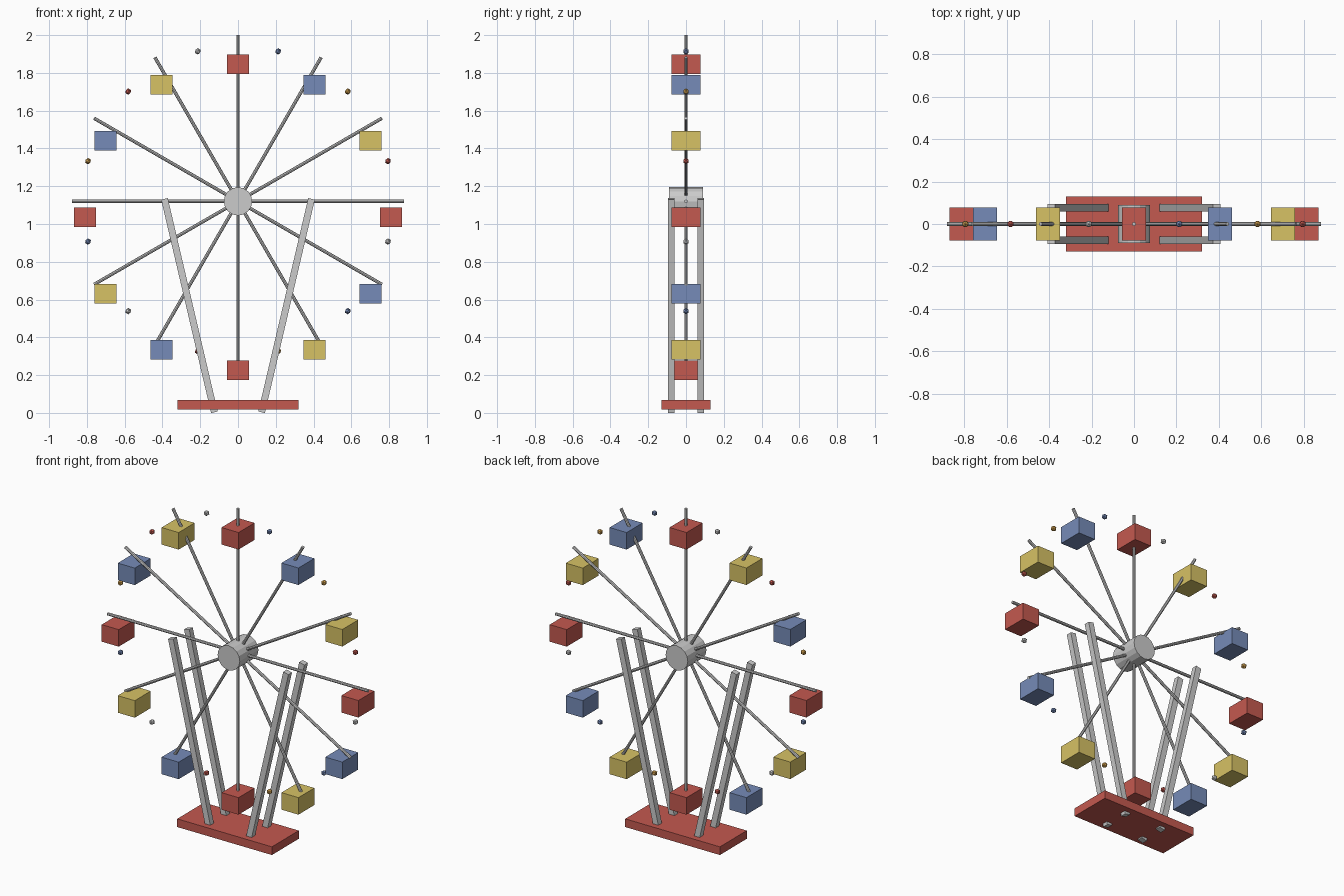
import bpy
from math import sin, cos, pi, radians

if "Cube" in bpy.data.objects:
    bpy.data.objects.remove(bpy.data.objects["Cube"])

HUB_Z = 1.12


def material(name, rgb):
    m = bpy.data.materials.new(name)
    m.diffuse_color = (*rgb, 1)
    m.use_nodes = True
    m.node_tree.nodes["Principled BSDF"].inputs["Base Color"].default_value = m.diffuse_color
    return m


RED = material("red", (0.55, 0.10, 0.08))
YELLOW = material("yellow", (0.68, 0.54, 0.13))
BLUE = material("blue", (0.18, 0.26, 0.48))
ORANGE = material("amber", (0.65, 0.36, 0.08))
WHITE = material("white", (0.7, 0.7, 0.7))


def finish(name, mat=None):
    ob = bpy.context.object
    ob.name = name
    if mat:
        ob.data.materials.append(mat)
    return ob


def box(name, size, loc, rot=(0, 0, 0), mat=None):
    bpy.ops.mesh.primitive_cube_add(size=1, location=loc, rotation=rot)
    ob = finish(name, mat)
    ob.scale = size
    return ob


def cylinder(name, sides, radius, depth, loc, rot):
    bpy.ops.mesh.primitive_cylinder_add(vertices=sides, radius=radius, depth=depth,
                                        location=loc, rotation=rot)
    return finish(name)


def on_wheel(radius, angle, drop=0):
    return (radius * cos(angle), 0, HUB_Z + radius * sin(angle) - drop)


# Base plate
box("base", (0.64, 0.26, 0.05), (0, 0, 0.042), mat=RED)

# Four slanted legs, passing through the base
for sx in (-1, 1):
    for sy in (-1, 1):
        box("support_leg", (0.036, 0.034, 1.16), (sx * 0.257, sy * 0.077, 0.568),
            (0, sx * 0.23, 0))

# Hub
cylinder("hub", 16, 0.075, 0.18, (0, 0, HUB_Z), (pi / 2, 0, 0))

# Spokes with hanging cabins, and bulbs between them
cabin_colours = (RED, YELLOW, BLUE)
bulb_colours = (RED, ORANGE, BLUE, WHITE)
for i in range(12):
    a = radians(30 * i)
    cylinder("spoke", 8, 0.009, 0.88, on_wheel(0.44, a), (0, pi / 2 - a, 0))
    box("cabin", (0.115, 0.154, 0.104), on_wheel(0.81, a, 0.085),
        mat=cabin_colours[i % 3])
    bpy.ops.mesh.primitive_ico_sphere_add(subdivisions=1, radius=0.017,
                                          location=on_wheel(0.822, a + radians(15)))
    finish("bulb", bulb_colours[i % 4])
